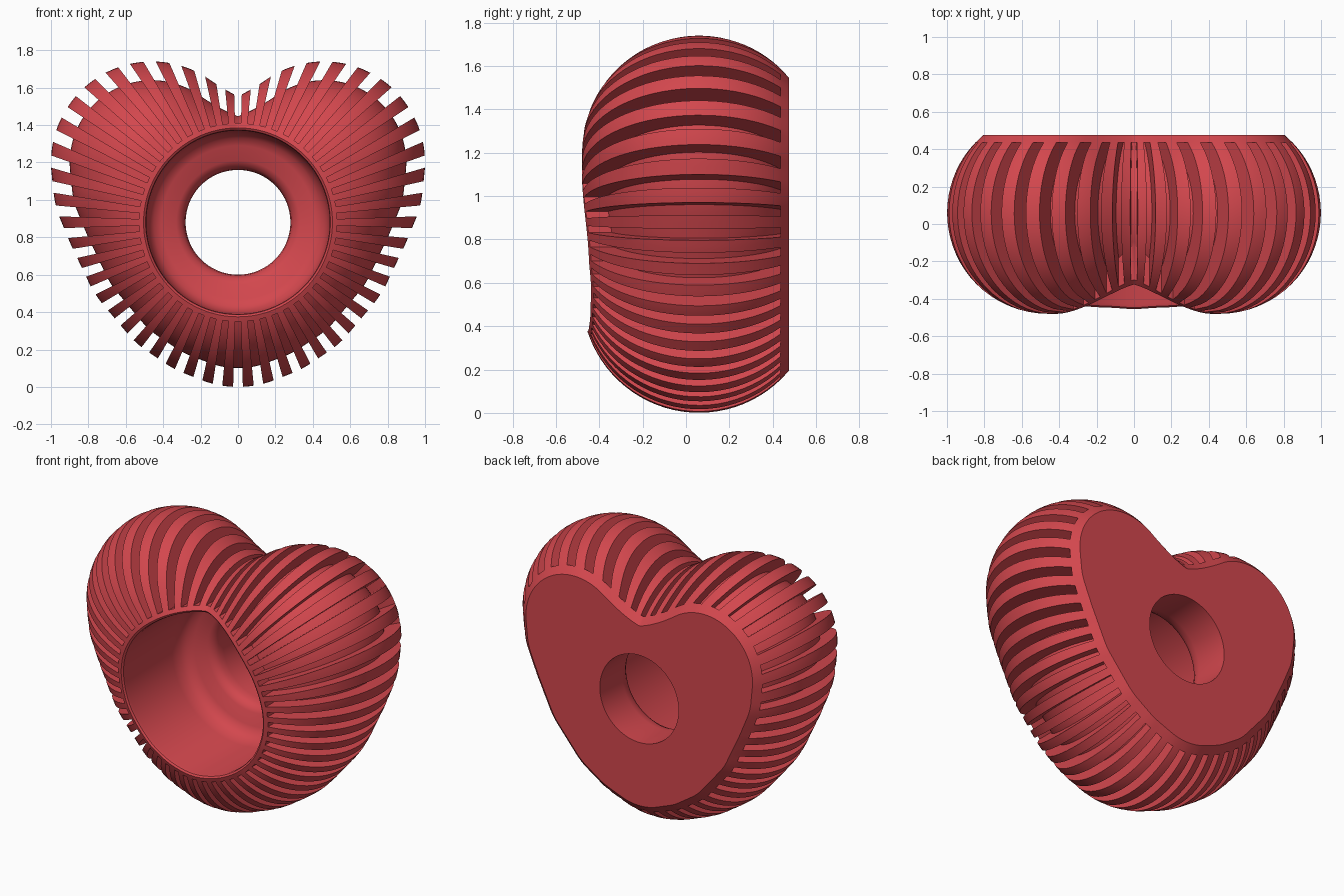
import bpy, bmesh, math
from mathutils import Vector

cube = bpy.data.objects.get("Cube")
if cube:
    bpy.data.objects.remove(cube, do_unlink=True)

# Main sizes
AXIS_Z, MID_Y, BACK_Y = 0.88, 0.06, 0.475
OUTER, FLOOR = 0.54, 0.44            # tube radius of rib tops and slot floors
SLOT_R, SLOT_BACK = 0.53, 0.435      # where the slots begin and end
SLOTS, STEPS = 50, 26
PITCH = math.tau / SLOTS
SLOT_HALF = PITCH * 0.235

# Heart-shaped spine (right half), swept by a sphere to give the puffy body
spine = [(0, 0.54), (0.09, 0.575), (0.18, 0.635), (0.31, 0.79),
         (0.40, 0.98), (0.45, 1.10)]
spine += [(0.46 * k / 10, 1.0 + 0.2 * (k / 10) ** 1.6) for k in range(10, -1, -1)]
segments = list(zip(spine, spine[1:]))


def spine_distance(x, z):
    """Signed distance to the heart spine, negative inside it."""
    x, best, inside = abs(x), 9.0, False
    for (ax, az), (bx, bz) in segments:
        ux, uz = bx - ax, bz - az
        t = ((x - ax) * ux + (z - az) * uz) / (ux * ux + uz * uz)
        t = min(1, max(0, t))
        best = min(best, math.hypot(x - ax - t * ux, z - az - t * uz))
        if (az > z) != (bz > z) and ax + (z - az) / uz * ux > x:
            inside = not inside
    return -best if inside else best


def ray_distance(angle, r):
    return spine_distance(r * math.cos(angle), AXIS_Z + r * math.sin(angle))


def solve_radius(angle, target, r):
    for _ in range(12):
        r += target - ray_distance(angle, r)
    return r


def front_y(angle, r):
    d = max(0, ray_distance(angle, r))
    return MID_Y - math.sqrt(max(0, OUTER ** 2 - d * d))


def section(angle, tube):
    """(radius, y) points over the puffy side, from slot front to slot back."""
    d = min(tube, max(0, ray_distance(angle, SLOT_R)))
    start = math.asin(d / tube)
    end = math.acos((MID_Y - SLOT_BACK) / tube)
    r, points = SLOT_R, [(SLOT_R, MID_Y - tube * math.cos(start))]
    for i in range(1, STEPS + 1):
        a = start + (end - start) * i / STEPS
        r = solve_radius(angle, tube * math.sin(a), r)
        points.append((r, MID_Y - tube * math.cos(a)))
    return points


# Stepped bore, from the back opening to the front well
bore = [(0.28, BACK_Y), (0.28, 0.25), (0.285, 0.21), (0.30, 0.18), (0.33, 0.16),
        (0.41, 0.145), (0.45, 0.125), (0.475, 0.09), (0.49, 0.03)]


def column(angle, is_slot):
    rib = section(angle, OUTER)
    middle = section(angle, FLOOR) if is_slot else rib
    rim = front_y(angle, 0.505)
    back_d = math.sqrt(OUTER ** 2 - (BACK_Y - MID_Y) ** 2)
    back_r = solve_radius(angle, back_d, rib[-1][0])
    loop = bore + [(0.49, rim + 0.025), (0.494, rim + 0.008), (0.505, rim)]
    loop += [rib[0]] + middle + [rib[-1], (back_r, BACK_Y)]
    return [Vector((r * math.cos(angle), y, AXIS_Z + r * math.sin(angle)))
            for r, y in loop]


# Alternate rib and slot columns around the axis; their seams form the slot walls
columns = []
for i in range(SLOTS):
    centre = math.pi / 2 + i * PITCH
    for k in range(4):
        columns.append(column(centre + SLOT_HALF * (k / 1.5 - 1), True))
    for k in range(5):
        a = SLOT_HALF + (PITCH - 2 * SLOT_HALF) * k / 4
        columns.append(column(centre + a, False))

bm = bmesh.new()
rings = [[bm.verts.new(p) for p in col] for col in columns]
for i, a in enumerate(rings):
    b = rings[(i + 1) % len(rings)]
    for j in range(len(a)):
        n = (j + 1) % len(a)
        bm.faces.new((a[j], a[n], b[n], b[j]))
bmesh.ops.remove_doubles(bm, verts=bm.verts, dist=0.00005)
bmesh.ops.recalc_face_normals(bm, faces=bm.faces)
mesh = bpy.data.meshes.new("ribbed_heart_body")
bm.to_mesh(mesh)
bm.free()

body = bpy.data.objects.new("ribbed_heart_body", mesh)
bpy.context.collection.objects.link(body)

# Red plastic
red = bpy.data.materials.new("red")
red.use_nodes = True
colour = (0.65, 0.063, 0.075, 1)
red.diffuse_color = colour
red.node_tree.nodes["Principled BSDF"].inputs["Base Color"].default_value = colour
mesh.materials.append(red)

bpy.ops.object.select_all(action="DESELECT")
body.select_set(True)
bpy.context.view_layer.objects.active = body
bpy.ops.object.shade_smooth_by_angle(angle=math.radians(30))
